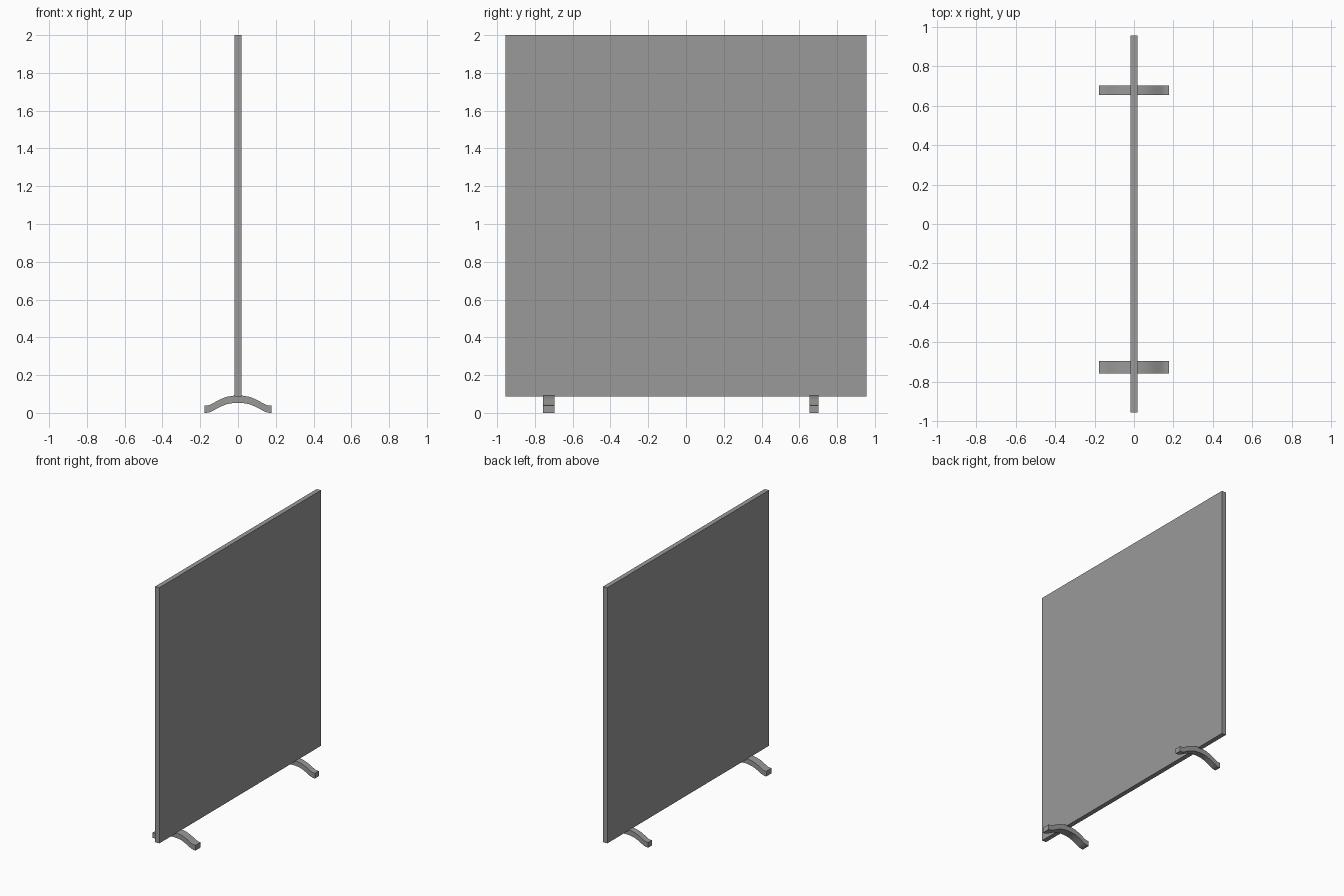
import bpy, bmesh

if "Cube" in bpy.data.objects:
    bpy.data.objects.remove(bpy.data.objects["Cube"])

# Dark grey finish shared by every part
grey = bpy.data.materials.new("dark_grey")
grey.diffuse_color = (.32, .32, .32, 1)
grey.use_nodes = True
grey.node_tree.nodes["Principled BSDF"].inputs["Base Color"].default_value = grey.diffuse_color


def make_object(name, bm):
    bmesh.ops.recalc_face_normals(bm, faces=bm.faces)
    mesh = bpy.data.meshes.new(name)
    bm.to_mesh(mesh)
    bm.free()
    mesh.materials.append(grey)
    obj = bpy.data.objects.new(name, mesh)
    bpy.context.collection.objects.link(obj)
    return obj


def box(name, lo, hi):
    bm = bmesh.new()
    bmesh.ops.create_cube(bm, size=1)
    for v in bm.verts:
        for i in range(3):
            v.co[i] = lo[i] + (v.co[i] + 0.5) * (hi[i] - lo[i])
    return make_object(name, bm)


# Half profile of the arched foot, from crown to tip (x, z)
TOP = [(0, .092), (.03, .0905), (.06, .085), (.09, .074), (.115, .061),
       (.135, .049), (.15, .042), (.162, .039), (.178, .039)]
BOTTOM = [(0, .053), (.03, .0515), (.06, .046), (.085, .036), (.11, .024),
          (.13, .012), (.145, .005), (.16, .001), (.178, 0)]


def mirrored(half):
    return [(-x, z) for x, z in reversed(half[1:])] + half


def foot(name, y0, y1):
    top, bottom = mirrored(TOP), mirrored(BOTTOM)
    bm = bmesh.new()
    rings = [[bm.verts.new(p) for p in ((xt, y0, zt), (xt, y1, zt), (xb, y1, zb), (xb, y0, zb))]
             for (xt, zt), (xb, zb) in zip(top, bottom)]
    for a, b in zip(rings, rings[1:]):
        for i in range(4):
            j = (i + 1) % 4
            bm.faces.new((a[i], a[j], b[j], b[i]))
    bm.faces.new(rings[0])
    bm.faces.new(rings[-1])
    obj = make_object(name, bm)
    bpy.context.view_layer.objects.active = obj
    obj.select_set(True)
    bpy.ops.object.shade_smooth_by_angle()
    obj.select_set(False)
    return obj


# Upright partition panel
box("panel", (-.0175, -.956, .087), (.0175, .956, 2.0))

# Arched feet, the front one slightly wider
foot("front_foot", -.757, -.695)
foot("back_foot", .655, .701)
